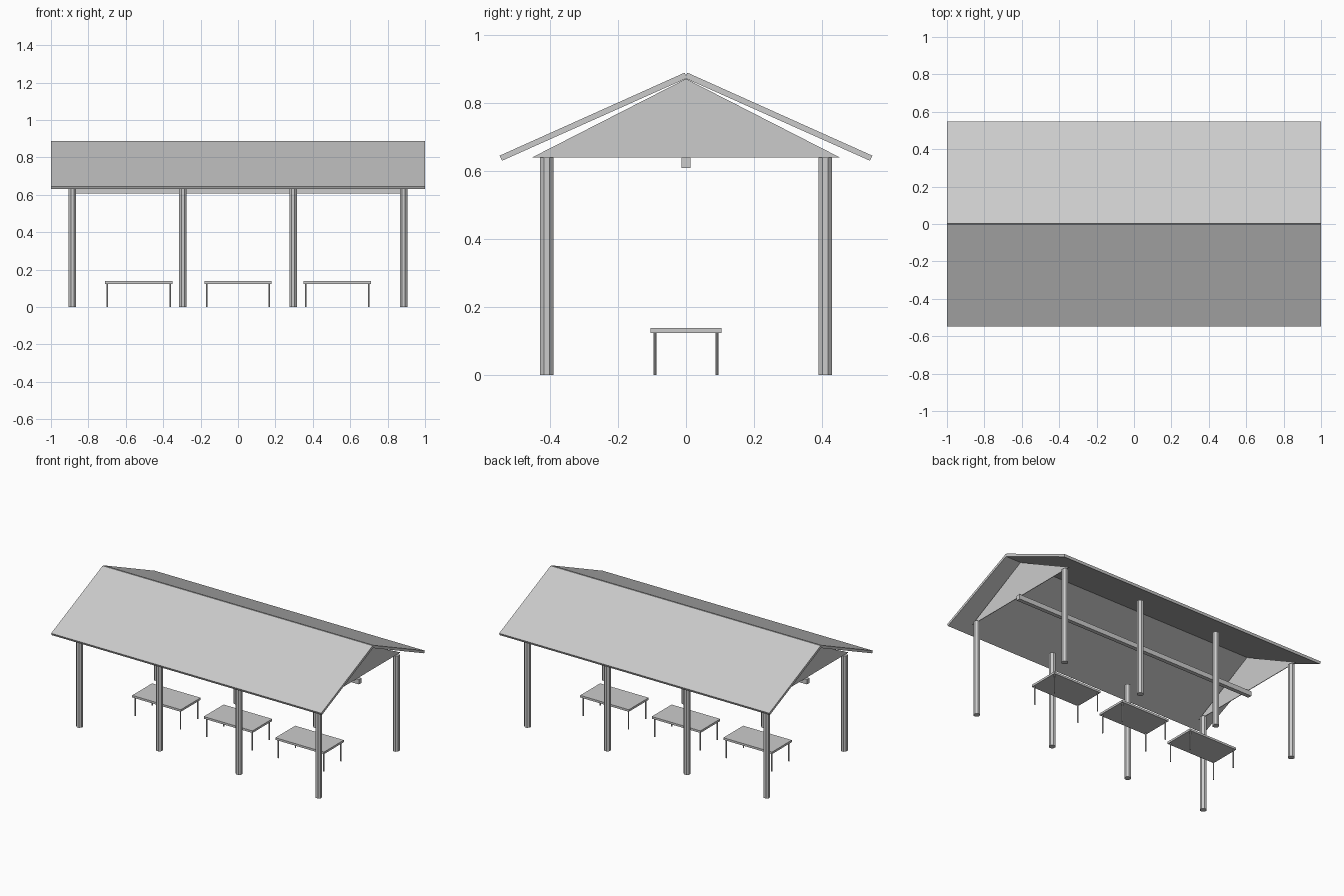
import bpy, math

if "Cube" in bpy.data.objects:
    bpy.data.objects.remove(bpy.data.objects["Cube"])

grey = bpy.data.materials.new("plain grey")
grey.diffuse_color = (0.6, 0.6, 0.6, 1)
grey.use_nodes = True
grey.node_tree.nodes["Principled BSDF"].inputs["Base Color"].default_value = grey.diffuse_color


def finish(ob, name):
    ob.name = name
    ob.data.materials.clear()
    ob.data.materials.append(grey)
    return ob


def box(name, centre, size):
    bpy.ops.mesh.primitive_cube_add(size=1, location=centre)
    ob = bpy.context.object
    ob.scale = size
    return finish(ob, name)


def post(name, x, y, height, flat_radius):
    """Upright octagonal post standing on the ground, flats facing the axes."""
    bpy.ops.mesh.primitive_cylinder_add(
        vertices=8, radius=flat_radius / math.cos(math.pi / 8), depth=height,
        location=(x, y, height / 2), rotation=(0, 0, math.pi / 8))
    return finish(bpy.context.object, name)


def extrude_x(name, profile, x0, x1):
    """Prism along x from an anticlockwise (y, z) profile."""
    n = len(profile)
    verts = [(x, y, z) for x in (x0, x1) for y, z in profile]
    faces = [list(range(n))[::-1], list(range(n, 2 * n))]
    faces += [[i, (i + 1) % n, n + (i + 1) % n, n + i] for i in range(n)]
    me = bpy.data.meshes.new(name)
    me.from_pydata(verts, [], faces)
    ob = bpy.data.objects.new(name, me)
    bpy.context.collection.objects.link(ob)
    return finish(ob, name)


# Two sloping roof slabs, crossing slightly under the ridge
slab = [(-0.548, 0.645), (-0.541, 0.630), (0.003, 0.873), (-0.004, 0.889)]
extrude_x("roof_front", slab, -1, 1)
extrude_x("roof_back", [(-y, z) for y, z in reversed(slab)], -1, 1)

# Thin gable panels over the end posts
for side, x in (("left", -0.885), ("right", 0.885)):
    extrude_x("gable_" + side, [(-0.452, 0.64), (0.452, 0.64), (0, 0.871)],
              x - 0.002, x + 0.002)

# Long tie beam under the gables
box("tie_beam", (0, 0, 0.624), (1.81, 0.027, 0.032))

# Roof posts
for x in (-0.885, -0.295, 0.295, 0.885):
    for y in (-0.41, 0.41):
        post("roof_post", x, y, 0.64, 0.02)

# Three tables with thin legs
for cx in (-0.53, 0, 0.53):
    box("table_top", (cx, 0, 0.131), (0.36, 0.21, 0.014))
    for sx in (-1, 1):
        for sy in (-1, 1):
            post("table_leg", cx + sx * 0.168, sy * 0.091, 0.125, 0.004)
